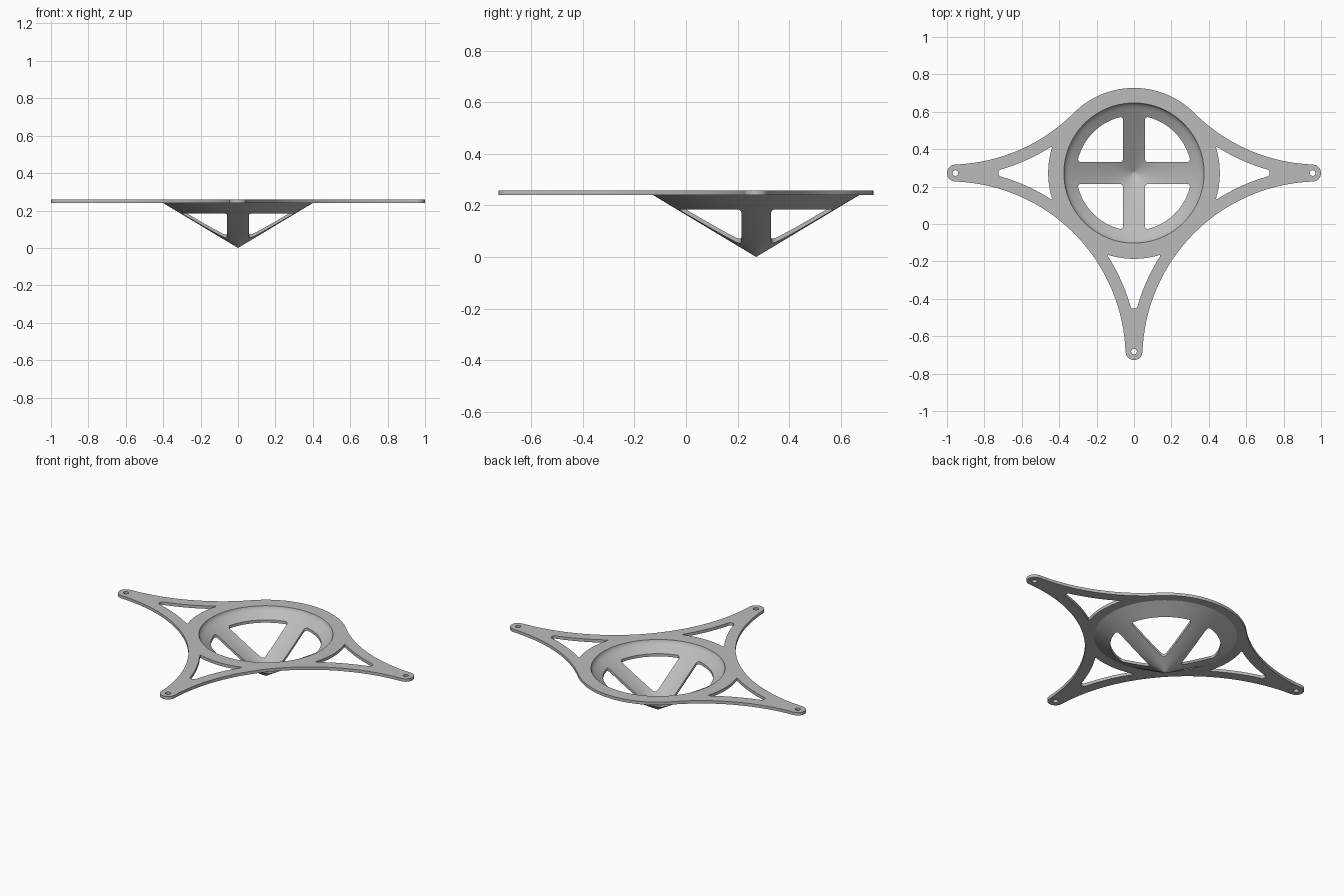
import bpy, bmesh
from math import sin, cos, asin, radians, degrees, sqrt, pi
from mathutils import Vector, Matrix

cube = bpy.data.objects.get("Cube")
if cube:
    bpy.data.objects.remove(cube)

CY = 0.2725                  # centre of the dish on y
Z0, Z1 = 0.24, 0.258         # plate bottom and top
RING, TIP, CAP = 0.455, 0.955, 0.045
D = (RING - CAP) / (sqrt(2) - 1)   # centre of the concave side arcs
R = D - CAP

grey = bpy.data.materials.new("satin_grey")
grey.use_nodes = True
grey.diffuse_color = (0.5, 0.5, 0.5, 1)
grey.node_tree.nodes["Principled BSDF"].inputs["Base Color"].default_value = (0.5, 0.5, 0.5, 1)


def arc(cx, cy, r, a0, a1, n=32):
    step = radians(a1 - a0) / n
    return [Vector((cx + r * cos(radians(a0) + i * step), cy + r * sin(radians(a0) + i * step)))
            for i in range(n + 1)]


def rounded(sides, trim):
    """Join point-list sides into a loop with rounded corners."""
    cut = []
    for s in sides:
        a, b = s[0], s[-1]
        mid = [p for p in s if (p - a).length > trim and (p - b).length > trim]
        start = a + (s[1] - a).normalized() * trim
        end = b + (s[-2] - b).normalized() * trim
        cut.append([start] + mid + [end])
    loop = []
    for i, s in enumerate(cut):
        loop += s
        p, c, q = s[-1], sides[i][-1], cut[(i + 1) % len(cut)][0]
        for k in range(1, 6):
            t = k / 6
            loop.append(p * (1 - t) ** 2 + c * 2 * t * (1 - t) + q * t * t)
    return loop


def turned(loop, deg):
    m = Matrix.Rotation(radians(deg), 2)
    return [m @ p for p in loop]


def slab(name, loops, z0, z1):
    """Extrude flat outlines (inner loops become holes) into a closed solid."""
    cu = bpy.data.curves.new(name, "CURVE")
    cu.dimensions, cu.fill_mode, cu.extrude = "2D", "BOTH", (z1 - z0) / 2
    for loop in loops:
        sp = cu.splines.new("POLY")
        sp.points.add(len(loop) - 1)
        for pt, p in zip(sp.points, loop):
            pt.co = (p.x, p.y, 0, 1)
        sp.use_cyclic_u = True
    tmp = bpy.data.objects.new(name + "_curve", cu)
    bpy.context.collection.objects.link(tmp)
    me = bpy.data.meshes.new_from_object(tmp.evaluated_get(bpy.context.evaluated_depsgraph_get()))
    bpy.data.objects.remove(tmp)
    bm = bmesh.new()
    bm.from_mesh(me)
    bpy.data.meshes.remove(me)
    bmesh.ops.translate(bm, verts=bm.verts, vec=(0, CY, (z0 + z1) / 2))
    return finish(name, bm)


def finish(name, bm):
    bmesh.ops.remove_doubles(bm, verts=bm.verts, dist=1e-5)
    bmesh.ops.recalc_face_normals(bm, faces=bm.faces)
    me = bpy.data.meshes.new(name)
    bm.to_mesh(me)
    bm.free()
    me.materials.clear()
    me.materials.append(grey)
    ob = bpy.data.objects.new(name, me)
    bpy.context.collection.objects.link(ob)
    return ob


def smooth(ob):
    bpy.ops.object.select_all(action="DESELECT")
    ob.select_set(True)
    bpy.context.view_layer.objects.active = ob
    bpy.ops.object.shade_smooth_by_angle(angle=radians(30))


# Plate outline: round back, three arms with concave sides
outline = (arc(0, 0, RING, 45, 135)
           + arc(-D, D, R, -45, -88)[1:] + arc(-TIP, 0, CAP, 90, 270, 20)
           + arc(-D, -D, R, 88, 2, 64) + arc(0, -TIP, CAP, 180, 360, 20)
           + arc(D, -D, R, 178, 92, 64) + arc(TIP, 0, CAP, -90, 90, 20)
           + arc(D, D, R, 268, 225)[:-1])

# Lightening hole in one arm, and the screw hole at its tip
rin = R + 0.065
end_x, in_x = 0.725, 0.435
a_end = degrees(asin((D - end_x) / rin))
a_in = degrees(asin((D - in_x) / rin))
upper = arc(D, D, rin, 270 - a_end, 270 - a_in, 24)
lower = [Vector((p.x, -p.y)) for p in reversed(upper)]
r_in = upper[-1].length
a = degrees(asin(upper[-1].y / r_in))
inner = arc(0, 0, r_in, a, -a, 16)
arm_hole = rounded([upper, inner, lower, [lower[-1], upper[0]]], 0.016)
screw_hole = arc(TIP, 0, 0.015, 0, 360, 24)[:-1]

loops = [outline, arc(0, 0, 0.375, 0, 360, 96)[:-1]]
for deg in (0, 180, 270):
    loops += [turned(arm_hole, deg), turned(screw_hole, deg)]
smooth(slab("mounting_plate", loops, Z0, Z1))

# Conical dish: lathed shell with a rolled lip
profile = [(0, 0), (0.012, 0.0072), (0.4, Z0), (0.375, Z0), (0.375, Z1), (0.372, 0.248),
           (0.366, 0.24), (0.358, 0.233), (0.345, 0.224), (0.012, 0.0242), (0, 0.017)]
bm = bmesh.new()
vs = [bm.verts.new((r, 0, z)) for r, z in profile]
edges = [bm.edges.new(pair) for pair in zip(vs, vs[1:])]
bmesh.ops.spin(bm, geom=vs + edges, cent=(0, 0, 0), axis=(0, 0, 1), angle=2 * pi, steps=96)
bmesh.ops.translate(bm, verts=bm.verts, vec=(0, CY, 0))
dish = finish("conical_dish", bm)

# Four quadrant windows leave a cross of spokes
w, rw = 0.058, 0.308
far = sqrt(rw * rw - w * w)
b = degrees(asin(w / rw))
corner = Vector((w, w))
window = rounded([[corner, Vector((far, w))], arc(0, 0, rw, b, 90 - b, 24),
                  [Vector((w, far)), corner]], 0.022)
cutter = slab("window_cutter", [turned(window, k * 90) for k in range(4)], -0.1, 0.4)
cutter.hide_render = True
mod = dish.modifiers.new("windows", "BOOLEAN")
mod.operation, mod.solver, mod.object = "DIFFERENCE", "EXACT", cutter
bpy.context.view_layer.update()
cut_mesh = bpy.data.meshes.new_from_object(dish.evaluated_get(bpy.context.evaluated_depsgraph_get()))
dish.modifiers.clear()
dish.data = cut_mesh
bpy.data.objects.remove(cutter)
smooth(dish)
